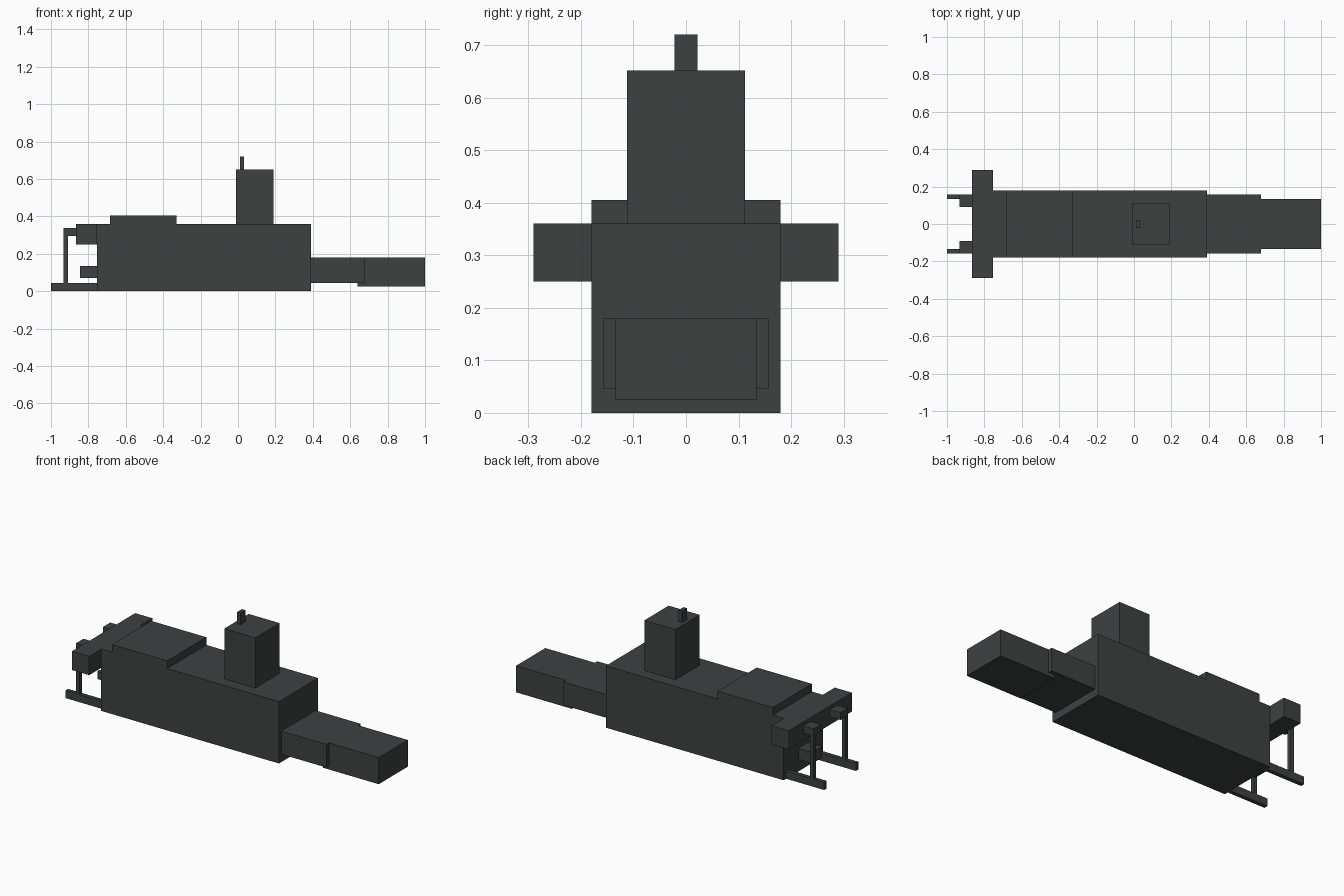
import bpy
import bmesh
from mathutils import Matrix, Vector

cube = bpy.data.objects.get("Cube")
if cube:
    bpy.data.objects.remove(cube, do_unlink=True)

# Single dark slate colour
slate = bpy.data.materials.new("dark_slate")
slate.use_nodes = True
colour = (0.046, 0.054, 0.053, 1)
slate.diffuse_color = colour
slate.node_tree.nodes["Principled BSDF"].inputs["Base Color"].default_value = colour


def box(name, x, y, z):
    """Box from (min, max) ranges on each axis."""
    low, high = (Vector(c) for c in zip(x, y, z))
    bm = bmesh.new()
    bmesh.ops.create_cube(bm, size=1, matrix=Matrix.Diagonal((*(high - low), 1)))
    mesh = bpy.data.meshes.new(name)
    bm.to_mesh(mesh)
    bm.free()
    mesh.materials.append(slate)
    obj = bpy.data.objects.new(name, mesh)
    obj.location = (low + high) / 2
    bpy.context.collection.objects.link(obj)


def centred(name, x, half_width, z):
    box(name, x, (-half_width, half_width), z)


def pair(name, x, y, z):
    box("back_" + name, x, y, z)
    box("front_" + name, x, (-y[1], -y[0]), z)


# Main body with raised deck, tower and pin
centred("body", (-0.755, 0.39), 0.18, (0, 0.36))
centred("raised_deck", (-0.685, -0.33), 0.18, (0.36, 0.405))
centred("tower", (-0.01, 0.19), 0.112, (0.36, 0.652))
centred("tower_pin", (0.01, 0.032), 0.022, (0.652, 0.72))

# Stepped nose
centred("nose_base", (0.39, 0.68), 0.157, (0.045, 0.18))
centred("nose_tip", (0.64, 1), 0.134, (0.025, 0.18))

# Crossbar and hitch at the other end
centred("crossbar", (-0.865, -0.755), 0.29, (0.25, 0.36))
centred("hitch", (-0.845, -0.755), 0.045, (0.07, 0.135))

# Mirrored rails, posts and brackets
pair("rail", (-1, -0.755), (0.134, 0.157), (0, 0.045))
pair("post", (-0.932, -0.91), (0.134, 0.157), (0.045, 0.295))
pair("bracket", (-0.932, -0.865), (0.09, 0.157), (0.295, 0.338))
